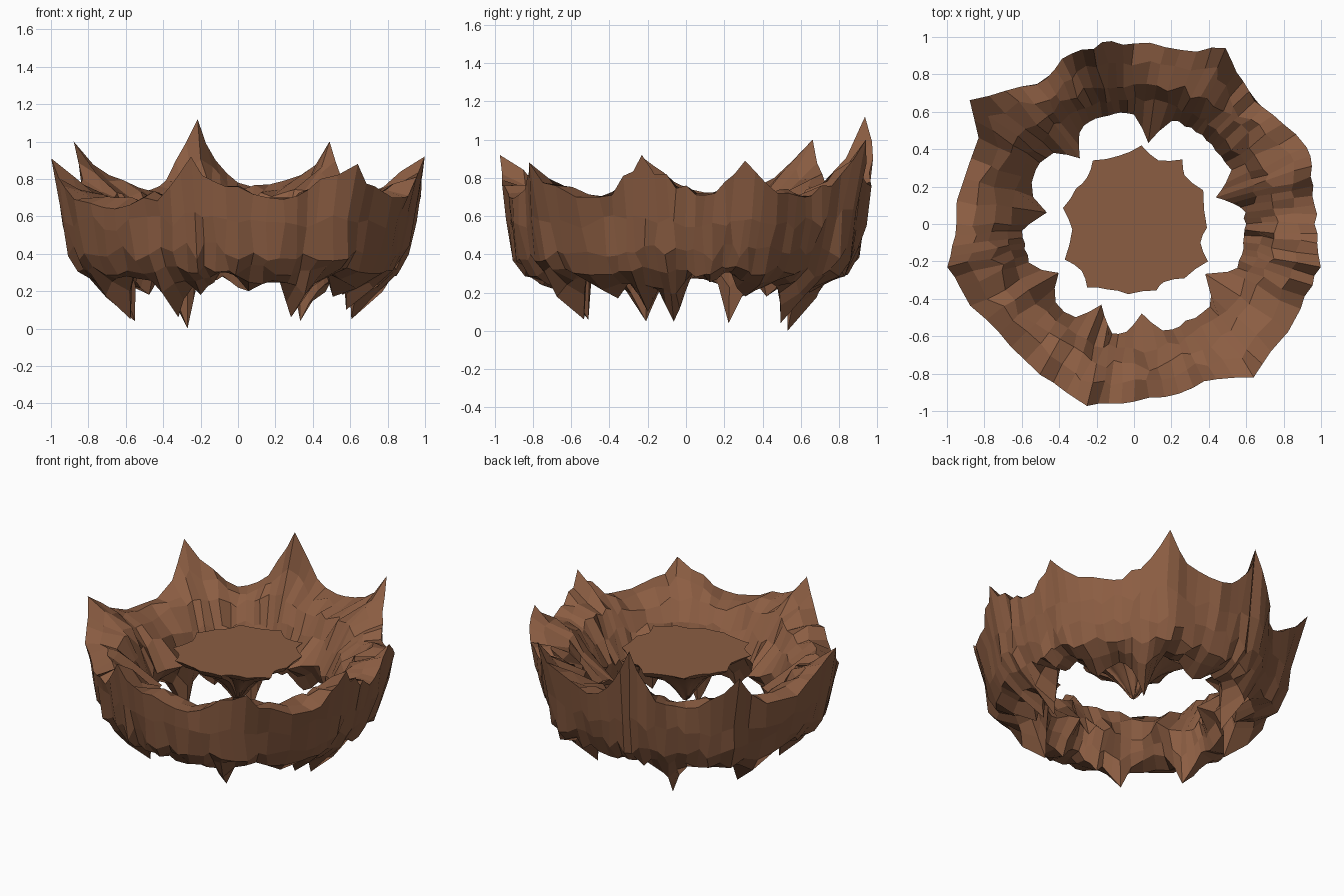
import bpy, bmesh, math, random
from mathutils import Vector

if "Cube" in bpy.data.objects:
    bpy.data.objects.remove(bpy.data.objects["Cube"])

random.seed(11)

rock = bpy.data.materials.new("brown rock")
rock.diffuse_color = (0.26, 0.11, 0.055, 1)
rock.use_nodes = True
rock.node_tree.nodes["Principled BSDF"].inputs["Base Color"].default_value = rock.diffuse_color

# Rim of the ring: angle in degrees, outer radius, height
RIM = [(0, .965, .76), (6, .97, .71), (12, .98, .78), (18, 1.0, .89), (24, 1.01, .78),
       (34, .96, .72), (42, .93, .70), (49, .94, .76), (56, .98, .82), (62.5, 1.06, 1.0),
       (70, .98, .82), (80, .96, .77), (90, .965, .78), (97, .985, .90), (103, .96, 1.12),
       (110, .97, .90), (117, .93, .76), (125, .91, .73), (134, .99, .82), (143, 1.1, 1.0),
       (151, .95, .80), (165, .94, .70), (180, .95, .75), (187, .98, .83), (193, 1.025, .91),
       (200, .99, .76), (213, .94, .67), (225, .93, .64), (238, .95, .70), (248, .97, .76),
       (255.5, 1.005, .92), (262, .97, .79), (270, .95, .76), (280, .94, .70), (290, .93, .71),
       (298, .94, .80), (308, 1.04, .88), (317, 1.0, .76), (333, 1.0, .70), (341, 1.01, .81),
       (347, 1.025, .92), (354, .985, .82)]

# Hanging teeth (angle, tip height) and spikes on the inner lip (angle, tip radius)
TEETH = [(300, .06), (238, .06), (355, .05), (56, .04), (116, 0), (157, .04), (199, .05),
         (325, .17), (275, .20), (85, .20), (30, .18), (340, .10), (250, .18), (137, .18)]
LIP = [(325, .465), (246, .465), (215, .48), (174, .47), (128, .455), (19, .46), (81, .44), (276, .48)]


def gap(a, b):
    return abs((a - b + 180) % 360 - 180)


def new_object(name, bm):
    bmesh.ops.recalc_face_normals(bm, faces=bm.faces)
    me = bpy.data.meshes.new(name)
    bm.to_mesh(me)
    bm.free()
    me.materials.append(rock)
    ob = bpy.data.objects.new(name, me)
    bpy.context.collection.objects.link(ob)
    return ob


def loft(bm, rows, closed_section):
    """Bridge a closed loop of vertex columns."""
    for i, col in enumerate(rows):
        nxt = rows[(i + 1) % len(rows)]
        n = len(col)
        for j in range(n if closed_section else n - 1):
            k = (j + 1) % n
            bm.faces.new((col[j], nxt[j], nxt[k], col[k]))


# --- Jagged rock ring ---
columns = []
for i, (a, r, z) in enumerate(RIM):
    a2, r2, z2 = RIM[(i + 1) % len(RIM)]
    span = (a2 - a) % 360
    for s in range(2):
        t = s / 2
        columns.append((a + span * t, r + (r2 - r) * t + s * random.uniform(-.015, .015),
                        z + (z2 - z) * t - s * random.uniform(0, .05)))


def snap(a):
    return min((c[0] for c in columns), key=lambda b: gap(a, b))


teeth = [(snap(a), z) for a, z in TEETH]
lips = [(snap(a), r) for a, r in LIP]

bm = bmesh.new()
rows = []
for a, R, zt in columns:
    u = random.uniform
    base = .5 * R + .47
    floor = .28 + .03 * math.sin(math.radians(a * 7)) + u(-.03, .03)
    low, pull = floor, 0
    for ta, tz in teeth:
        f = max(0, 1 - gap(a, ta) / 9)
        if floor + (tz - floor) * f < low:
            low, pull = floor + (tz - floor) * f, f * (floor - tz) / .25
    lip = .60 + u(-.015, .015)
    for la, lr in lips:
        f = max(0, 1 - gap(a, la) / 11)
        lip = min(lip, .60 + (lr - .60) * f)
    tooth_r = .66 - .065 * min(1, pull)
    lip_z = .43 + u(-.03, .03)
    peak = zt - .72
    section = [
        (R, zt),                                                     # rim
        (R * .89 + u(-.02, .02), .72 + peak * .5 + u(-.03, .03)),    # top slope
        (.76 + u(-.03, .03), .69 + peak * .2 + u(-.03, .03)),        # shelf edge
        (.67 + u(-.02, .02), .58 + u(-.04, .04)),                    # inner face
        (lip, lip_z),                                                # inner lip
        ((max(lip, .56) + tooth_r) / 2, (lip_z + low) / 2),          # inner underside
        (tooth_r, low),                                              # hanging tooth
        (.76 + u(-.015, .015), .27 + (low - .27) * .4 + u(-.02, .02)),
        (base * .89 + u(-.015, .015), .31 + u(-.03, .03)),           # underside
        (base * .95 + u(-.01, .01), .41 + u(-.05, .05)),             # lower wall
        (base * .985 + u(-.012, .012), .57 + peak * .15 + u(-.04, .04)),
    ]
    col = []
    for j, (r, z) in enumerate(section):
        t = math.radians(a + (0 if j in (0, 4, 6) else u(-1, 1)))
        col.append(bm.verts.new((r * math.cos(t), r * math.sin(t), z)))
    rows.append(col)
loft(bm, rows, True)
new_object("rock_ring", bm)

# --- Floating centre island: scalloped flat top, tapering underside ---
EDGE = [(.39, -.02), (.37, .18), (.27, .26), (.26, .345), (.13, .34), (.04, .42), (-.08, .365),
        (-.22, .34), (-.25, .25), (-.31, .19), (-.38, .085), (-.33, -.03), (-.37, -.19),
        (-.28, -.25), (-.25, -.34), (-.14, -.35), (-.03, -.375), (.12, -.355), (.16, -.31),
        (.27, -.29), (.395, -.20), (.355, -.10)]
LEVELS = [(1, .70), (.94, .675), (.74, .635), (.50, .58), (.31, .51), (.17, .44), (.07, .385)]
bm = bmesh.new()
rows = []
for i, p in enumerate(EDGE):
    p = Vector(p)
    q = Vector(EDGE[(i + 1) % len(EDGE)])
    for t in (0, .5):
        e = p.lerp(q, t) * (1 if t == 0 else .985)
        drop = random.uniform(-.012, .012)
        rows.append([bm.verts.new((e.x * s, e.y * s, z + (drop if k else 0)))
                     for k, (s, z) in enumerate(LEVELS)])
loft(bm, rows, False)
bm.faces.new([c[0] for c in rows])
tip = bm.verts.new((0, 0, .36))
for i, c in enumerate(rows):
    bm.faces.new((c[-1], rows[(i + 1) % len(rows)][-1], tip))
island = new_object("floating_island", bm)
bpy.context.view_layer.objects.active = island
island.select_set(True)
bpy.ops.object.shade_smooth_by_angle(angle=math.radians(40))
